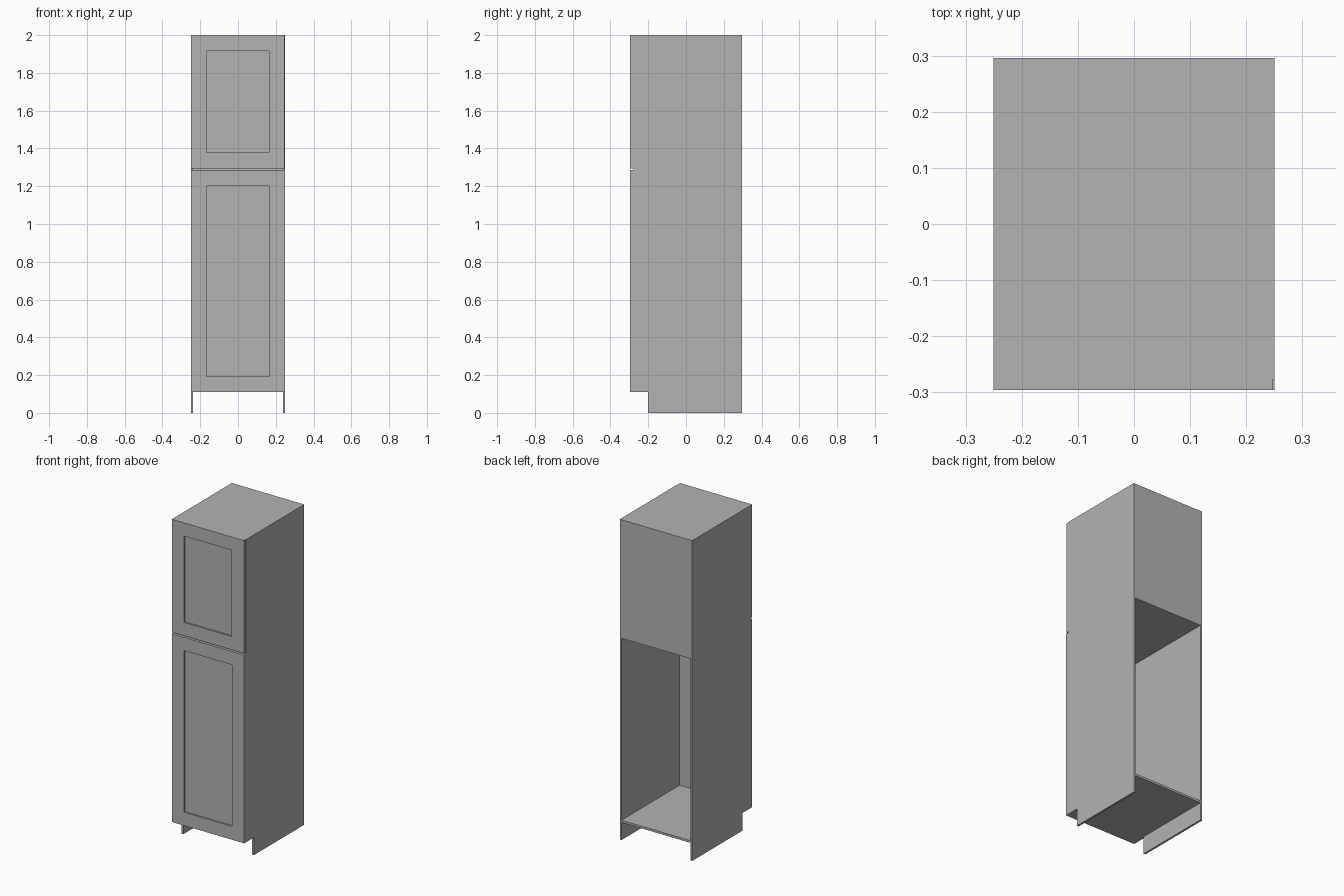
import bpy
import bmesh
from mathutils import Vector

cube = bpy.data.objects.get("Cube")
if cube:
    bpy.data.objects.remove(cube)

grey = bpy.data.materials.new("cabinet grey")
grey.use_nodes = True
grey.diffuse_color = (0.45, 0.45, 0.45, 1)
grey.node_tree.nodes["Principled BSDF"].inputs["Base Color"].default_value = grey.diffuse_color

HALF_W, FRONT, BACK, HEIGHT = 0.25, -0.296, 0.296, 2.0
BOARD = 0.012                # board thickness
CARCASS_FRONT = FRONT + 0.019
KICK_Y, KICK_Z = -0.2, 0.11  # toe-kick notch
SHELF_Z = 1.26               # underside of the closed upper cupboard


def finish(name, bm):
    bmesh.ops.recalc_face_normals(bm, faces=bm.faces)
    mesh = bpy.data.meshes.new(name)
    bm.to_mesh(mesh)
    bm.free()
    mesh.materials.append(grey)
    obj = bpy.data.objects.new(name, mesh)
    bpy.context.collection.objects.link(obj)
    return obj


def box_mesh(low, high):
    low, high = Vector(low), Vector(high)
    bm = bmesh.new()
    bmesh.ops.create_cube(bm, size=1)
    bmesh.ops.scale(bm, vec=high - low, verts=bm.verts)
    bmesh.ops.translate(bm, vec=(low + high) / 2, verts=bm.verts)
    return bm


def side_panel(name, x):
    """Side board with a toe-kick notch, extruded from its outline."""
    outline = [(KICK_Y, 0), (BACK, 0), (BACK, HEIGHT), (CARCASS_FRONT, HEIGHT),
               (CARCASS_FRONT, KICK_Z), (KICK_Y, KICK_Z)]
    bm = bmesh.new()
    face = bm.faces.new([bm.verts.new((x, y, z)) for y, z in outline])
    new = bmesh.ops.extrude_face_region(bm, geom=[face])["geom"]
    verts = [v for v in new if isinstance(v, bmesh.types.BMVert)]
    bmesh.ops.translate(bm, vec=(BOARD, 0, 0), verts=verts)
    finish(name, bm)


def door(name, right_edge, bottom, top):
    """Framed door with a sunken centre panel."""
    bm = box_mesh((-HALF_W, FRONT, bottom), (right_edge, CARCASS_FRONT, top))
    bm.normal_update()
    panel = min(bm.faces, key=lambda f: f.calc_center_median().y)
    bmesh.ops.inset_region(bm, faces=[panel], thickness=0.083, use_even_offset=True)
    sunk = bmesh.ops.extrude_discrete_faces(bm, faces=[panel])["faces"][0]
    bmesh.ops.translate(bm, vec=(0, 0.011, 0), verts=sunk.verts)
    finish(name, bm)


# Sides
side_panel("right_side", -HALF_W)
side_panel("left_side", HALF_W - BOARD)

# Horizontal boards between the sides
inner = HALF_W - BOARD
for name, z, thick in (("floor_board", KICK_Z, 0.014),
                       ("middle_shelf", SHELF_Z, 0.014),
                       ("top_board", HEIGHT - BOARD, BOARD)):
    finish(name, box_mesh((-inner, CARCASS_FRONT, z), (inner, BACK, z + thick)))

# Back of the upper cupboard; the tall bay below stays open
finish("upper_back", box_mesh((-inner, BACK - BOARD, SHELF_Z + 0.014),
                              (inner, BACK, HEIGHT - BOARD)))

# Doors, with a narrow gap between them
door("lower_door", HALF_W, KICK_Z, 1.285)
door("upper_door", HALF_W - 0.003, 1.295, HEIGHT)
